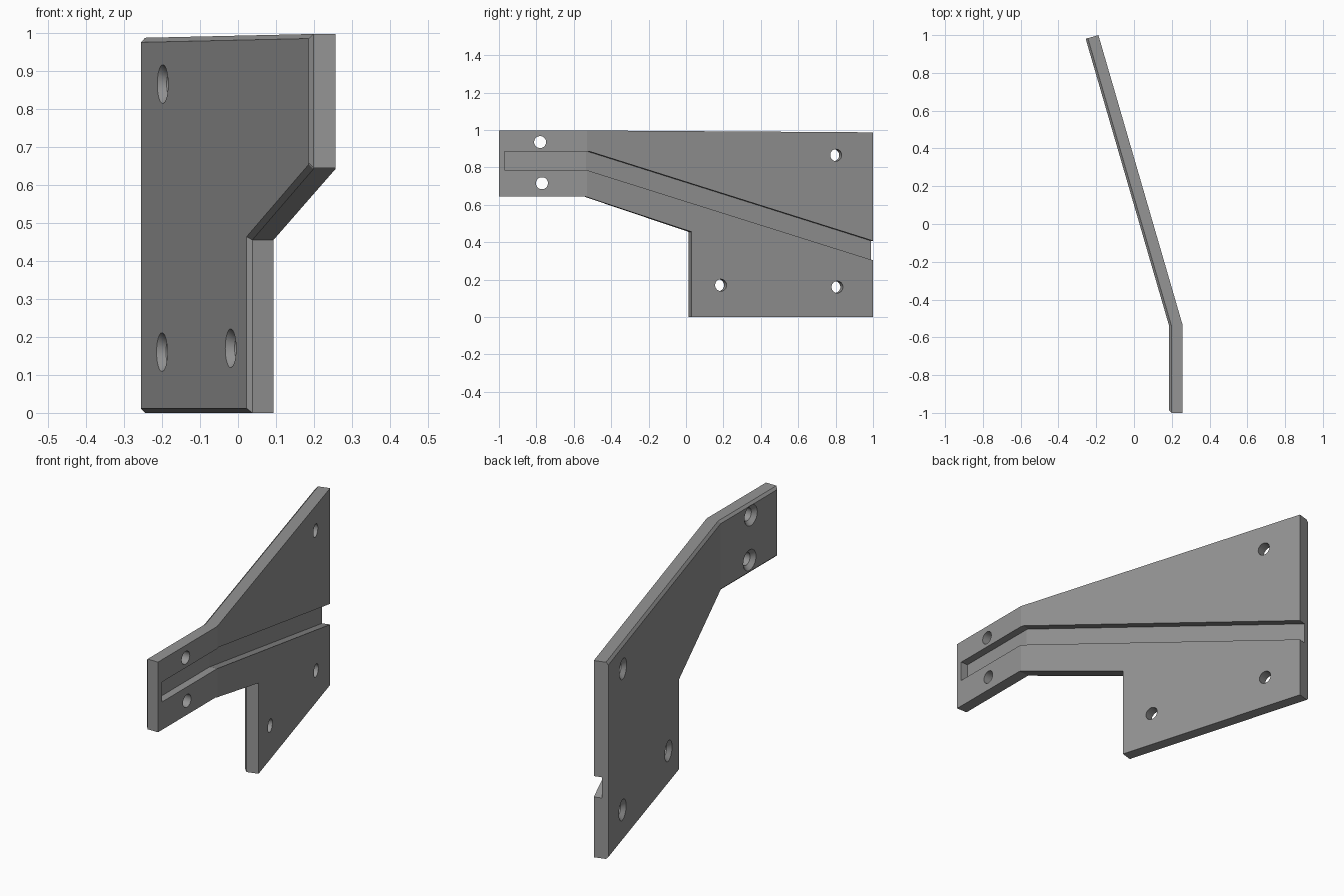
import bpy, bmesh, math

if "Cube" in bpy.data.objects:
    bpy.data.objects.remove(bpy.data.objects["Cube"])

T = 0.07                      # plate thickness
CH = 0.012                    # chamfer on the inner side
BEND = math.radians(16.2)     # bend between arm and wing
X0, Y0 = 0.256, -0.53         # outer bend line
LEN = 1.53 / math.cos(BEND)   # wing length along the slope


def make_object(name, bm):
    bmesh.ops.recalc_face_normals(bm, faces=bm.faces)
    mesh = bpy.data.meshes.new(name)
    bm.to_mesh(mesh)
    bm.free()
    ob = bpy.data.objects.new(name, mesh)
    bpy.context.collection.objects.link(ob)
    return ob


def loft(name, rings):
    """Closed solid through matching rings of (s, z, depth) points."""
    bm = bmesh.new()
    rows = [[bm.verts.new(p) for p in ring] for ring in rings]
    n = len(rows[0])
    bm.faces.new(rows[0])
    bm.faces.new(rows[-1])
    for a, b in zip(rows, rows[1:]):
        for i in range(n):
            j = (i + 1) % n
            bm.faces.new((a[i], a[j], b[j], b[i]))
    return make_object(name, bm)


def inset(pts, dist, keep):
    """Offset a counter-clockwise outline inwards, leaving edge 'keep' in place."""
    lines = []
    for i, (x, y) in enumerate(pts):
        u, v = pts[(i + 1) % len(pts)]
        l = math.hypot(u - x, v - y)
        nx, ny = -(v - y) / l, (u - x) / l
        lines.append((nx, ny, nx * x + ny * y + (0 if i == keep else dist)))
    out = []
    for i in range(len(pts)):
        a, b, c = lines[i - 1]
        d, e, f = lines[i]
        det = a * e - b * d
        out.append(((c * e - b * f) / det, (a * f - c * d) / det))
    return out


def circle(s, z, r, d, n=32):
    return [(s + r * math.cos(2 * math.pi * i / n),
             z + r * math.sin(2 * math.pi * i / n), d) for i in range(n)]


# Flat plate: s runs along the plate, z is height, depth goes outer to inner
outline = [(-0.47, 0.645), (-0.012, 0.645), (0.583, 0.455), (0.583, 0.0),
           (LEN, 0.0), (LEN, 0.987), (0.0, 0.997), (-0.47, 0.997)]
small = inset(outline, CH, 4)
plate = loft("bent_bracket_plate", [
    [(s, z, 0) for s, z in outline],
    [(s, z, T - CH) for s, z in outline],
    [(s, z, T) for s, z in small]])

# Groove along the outer side
end = LEN + 0.1
drop = 0.482 / LEN
groove = [(-0.44, 0.785), (0, 0.785), (end, 0.785 - drop * end),
          (end, 0.889 - drop * end), (0.015, 0.885), (-0.44, 0.885)]
cutters = [loft("groove_cutter", [[(s, z, d) for s, z in groove]
                                  for d in (-0.05, 0.039)])]

# Countersunk screw holes
for s, z in [(-0.25, 0.935), (-0.24, 0.715), (1.387, 0.865),
             (0.746, 0.17), (1.394, 0.16)]:
    cutters.append(loft("hole_cutter", [
        circle(s, z, 0.032, -0.05), circle(s, z, 0.032, T - 0.02),
        circle(s, z, 0.051, T), circle(s, z, 0.051, T + 0.05)]))

for c in cutters:
    mod = plate.modifiers.new("cut", 'BOOLEAN')
    mod.operation = 'DIFFERENCE'
    mod.solver = 'EXACT'
    mod.object = c
dg = bpy.context.evaluated_depsgraph_get()
mesh = bpy.data.meshes.new_from_object(plate.evaluated_get(dg))
plate.modifiers.clear()
plate.data = mesh
for c in cutters:
    bpy.data.objects.remove(c)

# Bend the plate at s = 0 with a mitred fold
bm = bmesh.new()
bm.from_mesh(mesh)
bmesh.ops.bisect_plane(bm, geom=bm.verts[:] + bm.edges[:] + bm.faces[:],
                       dist=1e-5, plane_co=(0, 0, 0), plane_no=(1, 0, 0))
sn, cs = math.sin(BEND), math.cos(BEND)
for v in bm.verts:
    s, z, d = v.co
    if abs(s) < 1e-4:
        v.co = (X0 - d, Y0 - d * math.tan(BEND / 2), z)
    elif s < 0:
        v.co = (X0 - d, Y0 + s, z)
    else:
        v.co = (X0 - s * sn - d * cs, Y0 + s * cs - d * sn, z)
bmesh.ops.recalc_face_normals(bm, faces=bm.faces)
bm.to_mesh(mesh)
bm.free()

grey = bpy.data.materials.new("grey")
grey.diffuse_color = (0.3, 0.3, 0.3, 1)
grey.use_nodes = True
grey.node_tree.nodes["Principled BSDF"].inputs["Base Color"].default_value = grey.diffuse_color
mesh.materials.clear()
mesh.materials.append(grey)

bpy.context.view_layer.objects.active = plate
plate.select_set(True)
bpy.ops.object.shade_smooth_by_angle(angle=math.radians(14))
